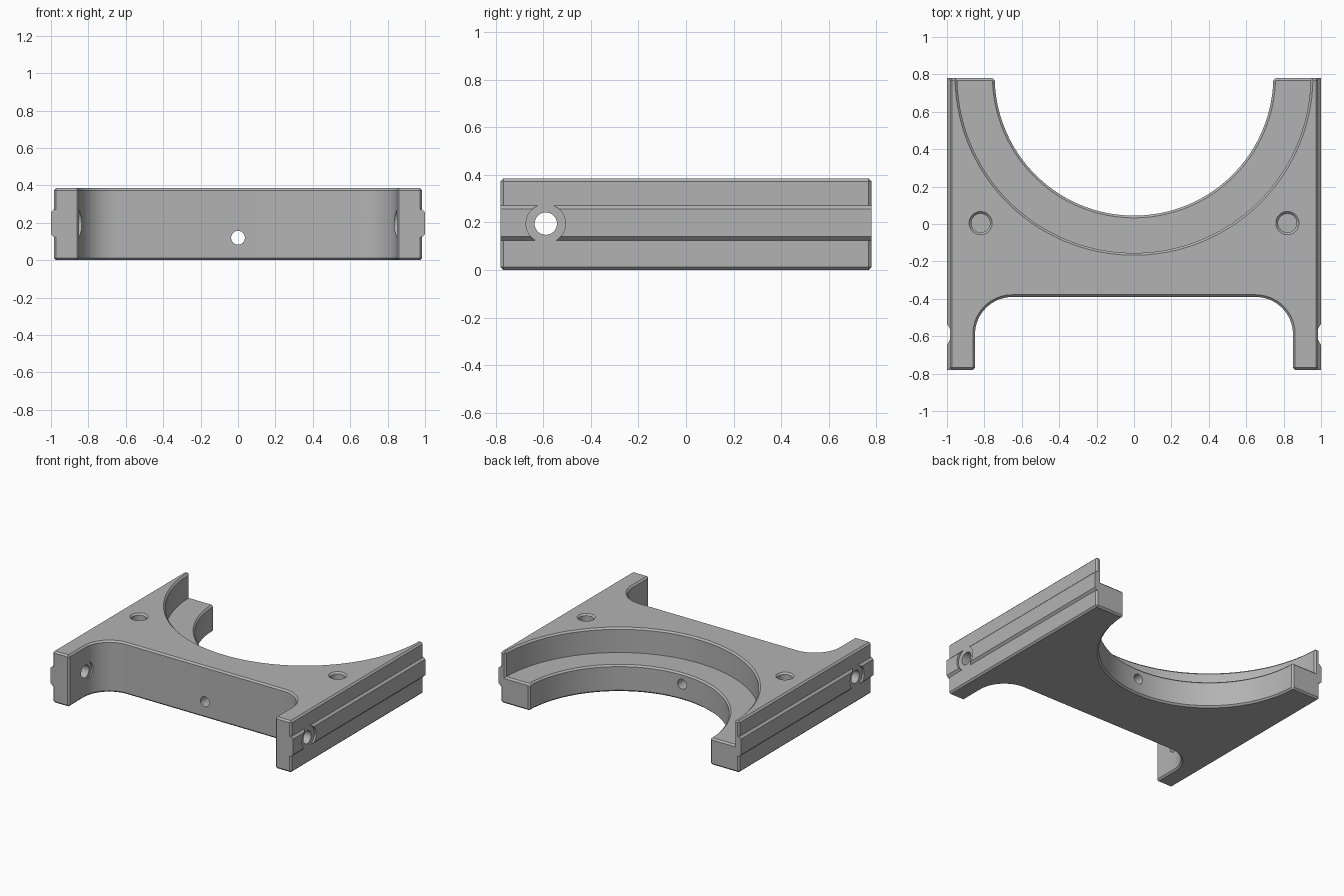
import bpy, bmesh, math
from mathutils import Matrix, Vector

cube = bpy.data.objects.get("Cube")
if cube:
    bpy.data.objects.remove(cube, do_unlink=True)

HEIGHT, LEDGE, HALF_X, HALF_Y = 0.385, 0.2, 0.985, 0.78
ARC_Y, INNER_R, OUTER_R = 0.79, 0.745, 0.945
CHAMFER = 0.012

grey = bpy.data.materials.new("grey plastic")
grey.use_nodes = True
colour = (0.45, 0.45, 0.45, 1)
grey.diffuse_color = colour
grey.node_tree.nodes["Principled BSDF"].inputs["Base Color"].default_value = colour


def add_object(name, bm):
    bmesh.ops.recalc_face_normals(bm, faces=bm.faces)
    mesh = bpy.data.meshes.new(name)
    bm.to_mesh(mesh)
    bm.free()
    mesh.materials.append(grey)
    obj = bpy.data.objects.new(name, mesh)
    bpy.context.collection.objects.link(obj)
    return obj


def prism(name, points, offset):
    """Extrude a closed 3D outline along the offset vector."""
    bm = bmesh.new()
    face = bm.faces.new([bm.verts.new(p) for p in points])
    new = bmesh.ops.extrude_face_region(bm, geom=[face])["geom"]
    verts = [g for g in new if isinstance(g, bmesh.types.BMVert)]
    bmesh.ops.translate(bm, verts=verts, vec=offset)
    return add_object(name, bm)


def rod(start, end, r1, r2=None, segments=48):
    """Round cutter between two points."""
    start, end = Vector(start), Vector(end)
    axis = end - start
    turn = axis.to_track_quat('Z', 'Y').to_matrix().to_4x4()
    bm = bmesh.new()
    bmesh.ops.create_cone(bm, cap_ends=True, segments=segments, radius1=r1,
                          radius2=r1 if r2 is None else r2, depth=axis.length,
                          matrix=Matrix.Translation((start + end) / 2) @ turn)
    cutter = add_object("cutter", bm)
    cutter.hide_render = True
    return cutter


def cut(obj, cutter):
    mod = obj.modifiers.new("cut", 'BOOLEAN')
    mod.operation, mod.solver, mod.object = 'DIFFERENCE', 'EXACT', cutter
    bpy.context.view_layer.objects.active = obj
    bpy.ops.object.modifier_apply(modifier=mod.name)
    bpy.data.objects.remove(cutter, do_unlink=True)


def arc(cx, cy, r, a0, a1, steps):
    angles = [math.radians(a0 + (a1 - a0) * i / steps) for i in range(steps + 1)]
    return [(cx + r * math.cos(a), cy + r * math.sin(a), 0) for a in angles]


def smooth(obj):
    bpy.ops.object.select_all(action='DESELECT')
    obj.select_set(True)
    bpy.context.view_layer.objects.active = obj
    bpy.ops.object.shade_smooth_by_angle(angle=math.radians(30))


# Body outline: rear half-round opening, front gap with rounded corners
leg_x, gap_y, fillet = 0.85, -0.39, 0.2
outline = [(HALF_X, -HALF_Y, 0), (HALF_X, HALF_Y, 0)]
lip = math.degrees(math.asin((ARC_Y - HALF_Y) / INNER_R))
outline += arc(0, ARC_Y, INNER_R, -lip, lip - 180, 80)
outline += [(-HALF_X, HALF_Y, 0), (-HALF_X, -HALF_Y, 0), (-leg_x, -HALF_Y, 0)]
outline += arc(fillet - leg_x, gap_y - fillet, fillet, 180, 90, 16)
outline += arc(leg_x - fillet, gap_y - fillet, fillet, 90, 0, 16)
outline += [(leg_x, -HALF_Y, 0)]
body = prism("body", outline, (0, 0, HEIGHT))

# Stepped ledge around the opening
cut(body, rod((0, ARC_Y, LEDGE), (0, ARC_Y, 1), OUTER_R, segments=160))

# Chamfer the outward corners only
bm = bmesh.new()
bm.from_mesh(body.data)
bmesh.ops.remove_doubles(bm, verts=bm.verts, dist=0.0005)
edges = [e for e in bm.edges if e.is_manifold and e.is_convex
         and e.calc_face_angle() > math.radians(40)]
bmesh.ops.bevel(bm, geom=edges, offset=CHAMFER, offset_type='OFFSET',
                segments=1, profile=0.5, affect='EDGES', clamp_overlap=False)
bm.to_mesh(body.data)
bm.free()

# Screw hole through the middle, and cross holes through the legs
cut(body, rod((0, -1, 0.12), (0, 1, 0.12), 0.037))
hole_y, hole_z = -0.59, 0.195
cut(body, rod((-leg_x, hole_y, hole_z), (leg_x, hole_y, hole_z), 0.075))
cut(body, rod((-1.1, hole_y, hole_z), (1.1, hole_y, hole_z), 0.047))

# Side rails with a round relief, and shallow top sockets
for side, label in ((1, "left"), (-1, "right")):
    section = [(0.97, 0.125), (0.985, 0.125), (1.0, 0.14),
               (1.0, 0.257), (0.985, 0.272), (0.97, 0.272)]
    rail = prism(label + "_rail", [(side * x, -HALF_Y, z) for x, z in section],
                 (0, 2 * HALF_Y, 0))
    cut(rail, rod((side * 0.9, hole_y, hole_z), (side * 1.1, hole_y, hole_z), 0.083))
    smooth(rail)
    x, y = side * 0.82, 0.005
    cut(body, rod((x, y, HEIGHT - 0.07), (x, y, HEIGHT + 0.1), 0.05))
    cut(body, rod((x, y, HEIGHT - 0.012), (x, y, HEIGHT + 0.012), 0.05, 0.074))

smooth(body)
